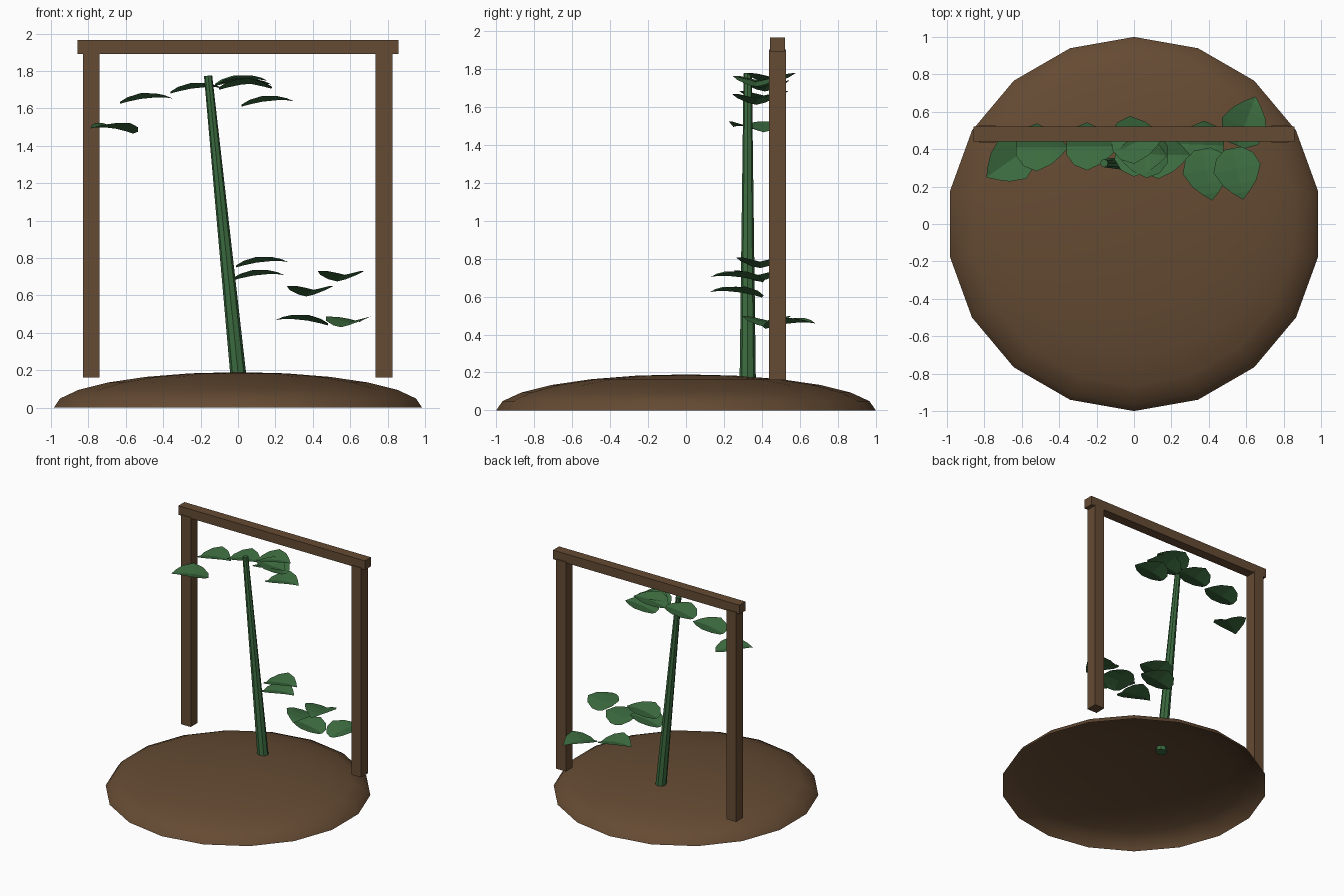
import bpy, bmesh
from math import radians, sin, cos
from mathutils import Matrix, Vector

cube = bpy.data.objects.get("Cube")
if cube:
    bpy.data.objects.remove(cube, do_unlink=True)


def material(name, color):
    mat = bpy.data.materials.new(name)
    mat.use_nodes = True
    mat.diffuse_color = color
    mat.node_tree.nodes["Principled BSDF"].inputs["Base Color"].default_value = color
    return mat


brown = material("brown", (0.13, 0.07, 0.033, 1))
green = material("green", (0.045, 0.15, 0.05, 1))


def finish(name, bm, mat, smooth=False):
    mesh = bpy.data.meshes.new(name)
    bm.to_mesh(mesh)
    bm.free()
    mesh.materials.append(mat)
    obj = bpy.data.objects.new(name, mesh)
    bpy.context.scene.collection.objects.link(obj)
    if smooth:
        bpy.ops.object.select_all(action='DESELECT')
        obj.select_set(True)
        bpy.context.view_layer.objects.active = obj
        bpy.ops.object.shade_smooth_by_angle(angle=radians(40))
    return obj


def box(name, low, high):
    low, high = Vector(low), Vector(high)
    bm = bmesh.new()
    bmesh.ops.create_cube(bm, size=1)
    bmesh.ops.scale(bm, vec=high - low, verts=bm.verts)
    bmesh.ops.translate(bm, vec=(low + high) / 2, verts=bm.verts)
    return finish(name, bm, brown)


# Soil mound: open upper half of a flattened sphere
bm = bmesh.new()
bmesh.ops.create_uvsphere(bm, u_segments=18, v_segments=12, radius=1)
lower = [v for v in bm.verts if v.co.z < -0.01]
bmesh.ops.delete(bm, geom=lower, context='VERTS')
bmesh.ops.scale(bm, vec=(1, 1, 0.19), verts=bm.verts)
finish("soil_mound", bm, brown, smooth=True)

# Trellis frame
for side, x in (("right", -0.785), ("left", 0.78)):
    box(side + "_post", (x - 0.045, 0.437, 0.16), (x + 0.045, 0.527, 1.9))
box("top_beam", (-0.857, 0.442, 1.89), (0.857, 0.522, 1.965))

# Leaning, tapered stem
base, top = Vector((0.005, 0.325, 0.14)), Vector((-0.16, 0.325, 1.775))
axis = top - base
bm = bmesh.new()
bmesh.ops.create_cone(bm, cap_ends=True, segments=8, radius1=0.043, radius2=0.022,
                      depth=axis.length)
turn = axis.to_track_quat('Z', 'Y').to_matrix().to_4x4()
bmesh.ops.transform(bm, matrix=Matrix.Translation((base + top) / 2) @ turn, verts=bm.verts)
finish("stem", bm, green, smooth=True)

# Leaf sections: distance from base, half width, midrib height
SECTIONS = ((0, 0.045, 0), (0.04, 0.1, 0.011), (0.11, 0.128, 0.026),
            (0.19, 0.09, 0.034), (0.24, 0.045, 0.034))


def leaf(name, position, heading):
    bm = bmesh.new()
    rows = []
    for along, half, height in SECTIONS:
        rows.append([bm.verts.new((along, s * half, height + 0.24 * half * abs(s)))
                     for s in (-1, 0, 1)])
    tip = bm.verts.new((0.28, 0, 0.028))
    for a, b in zip(rows, rows[1:]):
        for i in range(2):
            bm.faces.new((a[i], b[i], b[i + 1], a[i + 1]))
    for i in range(2):
        bm.faces.new((rows[-1][i], tip, rows[-1][i + 1]))
    place = Matrix.Translation(position) @ Matrix.Rotation(radians(heading), 4, 'Z')
    bmesh.ops.transform(bm, matrix=place, verts=bm.verts)
    finish(name, bm, green)


# Leaf bases and headings, upper group then lower group
UPPER = (((-0.56, 0.41, 1.465), 215), ((-0.63, 0.41, 1.625), 0),
         ((-0.36, 0.415, 1.68), 0), ((-0.12, 0.44, 1.72), 5),
         ((0.18, 0.37, 1.705), 178), ((-0.1, 0.39, 1.7), 355),
         ((0.02, 0.37, 1.61), 0))
LOWER = (((-0.01, 0.39, 0.75), 0), ((-0.03, 0.38, 0.68), 0),
         ((0.365, 0.4, 0.595), 281), ((0.53, 0.405, 0.675), 281),
         ((0.48, 0.42, 0.44), 178), ((0.55, 0.42, 0.43), 69))
for group, leaves in (("upper", UPPER), ("lower", LOWER)):
    for n, (position, heading) in enumerate(leaves, 1):
        leaf(f"{group}_leaf_{n}", position, heading)
